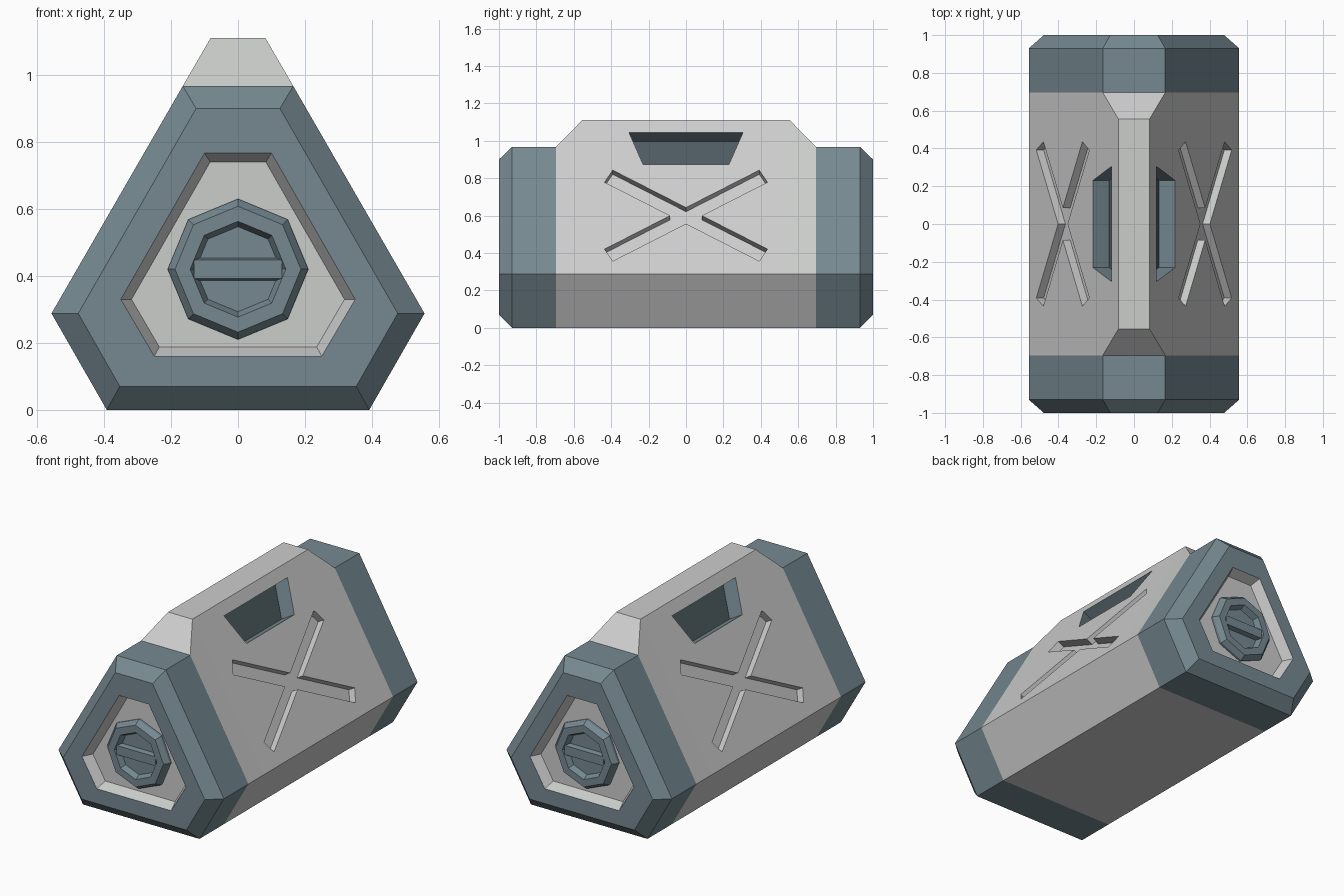
import bpy, bmesh, math
from mathutils import Vector

if "Cube" in bpy.data.objects:
    bpy.data.objects.remove(bpy.data.objects["Cube"])


def material(name, rgb):
    m = bpy.data.materials.new(name)
    m.diffuse_color = (*rgb, 1)
    m.use_nodes = True
    m.node_tree.nodes["Principled BSDF"].inputs["Base Color"].default_value = m.diffuse_color
    return m


MATS = [material("light grey", (0.60, 0.61, 0.60)),
        material("slate blue", (0.18, 0.25, 0.283)),
        material("dark slate", (0.075, 0.105, 0.118))]
GREY, BLUE, DARK = 0, 1, 2


def loft(name, rings, bands, start, end):
    """Skin a list of rings into a closed solid; one colour index per band and per end."""
    bm = bmesh.new()
    vs = [[bm.verts.new(p) for p in r] for r in rings]
    n = len(rings[0])
    for a, b, mat in zip(vs, vs[1:], bands):
        for i in range(n):
            j = (i + 1) % n
            bm.faces.new((a[i], a[j], b[j], b[i])).material_index = mat
    bm.faces.new(vs[0][::-1]).material_index = start
    bm.faces.new(vs[-1]).material_index = end
    bmesh.ops.recalc_face_normals(bm, faces=bm.faces[:])
    me = bpy.data.meshes.new(name)
    bm.to_mesh(me)
    bm.free()
    for m in MATS:
        me.materials.append(m)
    ob = bpy.data.objects.new(name, me)
    bpy.context.collection.objects.link(ob)
    return ob


def hexagon(y, xb, zb, xm, zm, xt, zt):
    half = [(xb, zb), (xm, zm), (xt, zt)]
    return [(x, y, z) for x, z in half] + [(-x, y, z) for x, z in half[::-1]]


def octagon(y, r):
    return [(r * math.cos(k * math.pi / 4), y, 0.42 + r * math.sin(k * math.pi / 4)) for k in range(8)]


OUTER = (0.392, 0, 0.557, 0.288, 0.165, 0.967)
RIDGE = (0.392, 0, 0.557, 0.288, 0.082, 1.11)

# Body with raised top ridge
body = loft("body", [hexagon(-0.695, *OUTER), hexagon(-0.555, *RIDGE),
                     hexagon(0.555, *RIDGE), hexagon(0.695, *OUTER)], [GREY] * 3, GREY, GREY)


# Recesses cut square into the sloping sides
def slope_point(side, u, v, n):
    p = Vector((0.377, 0, 0.60)) + v * Vector((-0.5, 0, 0.866)) + n * Vector((0.866, 0, 0.5))
    return (side * p.x, u, p.z)


def slope_cutter(name, side, outline, depth, wall, floor):
    rings = [[slope_point(side, u, v, n) for u, v in outline] for n in (0.05, -depth)]
    return loft(name, rings, [wall], wall, floor)


cross = []
tilt, w, reach = math.radians(30.5), 0.043, 0.48
notches = [(w / math.sin(tilt), 0), (0, w / math.cos(tilt)),
           (-w / math.sin(tilt), 0), (0, -w / math.cos(tilt))]
for notch, a in zip(notches, (tilt, math.pi - tilt, math.pi + tilt, -tilt)):
    c, s = math.cos(a), math.sin(a)
    cross += [notch, (reach * c + w * s, reach * s - w * c), (reach * c - w * s, reach * s + w * c)]
vent = [(-0.305, 0.514), (0.305, 0.514), (0.23, 0.317), (-0.23, 0.317)]

cutters = []
for side in (1, -1):
    cutters.append(slope_cutter("cross_cutter", side, cross, 0.045, GREY, GREY))
    cutters.append(slope_cutter("vent_cutter", side, vent, 0.10, BLUE, DARK))
for cutter in cutters:
    cutter.hide_render = True
    mod = body.modifiers.new("recess", 'BOOLEAN')
    mod.operation = 'DIFFERENCE'
    mod.solver = 'EXACT'
    mod.object = cutter
bpy.context.view_layer.update()
cut_mesh = bpy.data.meshes.new_from_object(body.evaluated_get(bpy.context.evaluated_depsgraph_get()))
body.modifiers.clear()
body.data = cut_mesh
for cutter in cutters:
    bpy.data.objects.remove(cutter)

# End caps with recessed panel, octagonal dial and grip bar, front and back
for s, end in ((-1, "front"), (1, "back")):
    loft(end + "_cap", [
        hexagon(s * 0.695, *OUTER),
        hexagon(s * 0.93, *OUTER),
        hexagon(s * 1.0, 0.353, 0.07, 0.477, 0.288, 0.125, 0.90),
        hexagon(s * 1.0, 0.25, 0.16, 0.35, 0.33, 0.10, 0.767),
        hexagon(s * 0.94, 0.235, 0.188, 0.318, 0.33, 0.083, 0.74),
    ], [BLUE, BLUE, BLUE, GREY], BLUE, GREY)
    loft(end + "_dial", [octagon(s * y, r) for y, r in (
        (0.935, 0.21), (0.955, 0.21), (0.985, 0.188), (0.985, 0.143), (0.95, 0.127))],
        [BLUE] * 4, BLUE, BLUE)
    loft(end + "_grip_bar", [
        [(x, s * y, 0.42 + z) for x, z in ((-0.131, -h), (0.131, -h), (0.131, h), (-0.131, h))]
        for y, h in ((0.945, 0.035), (0.98, 0.028))], [BLUE], BLUE, BLUE)
